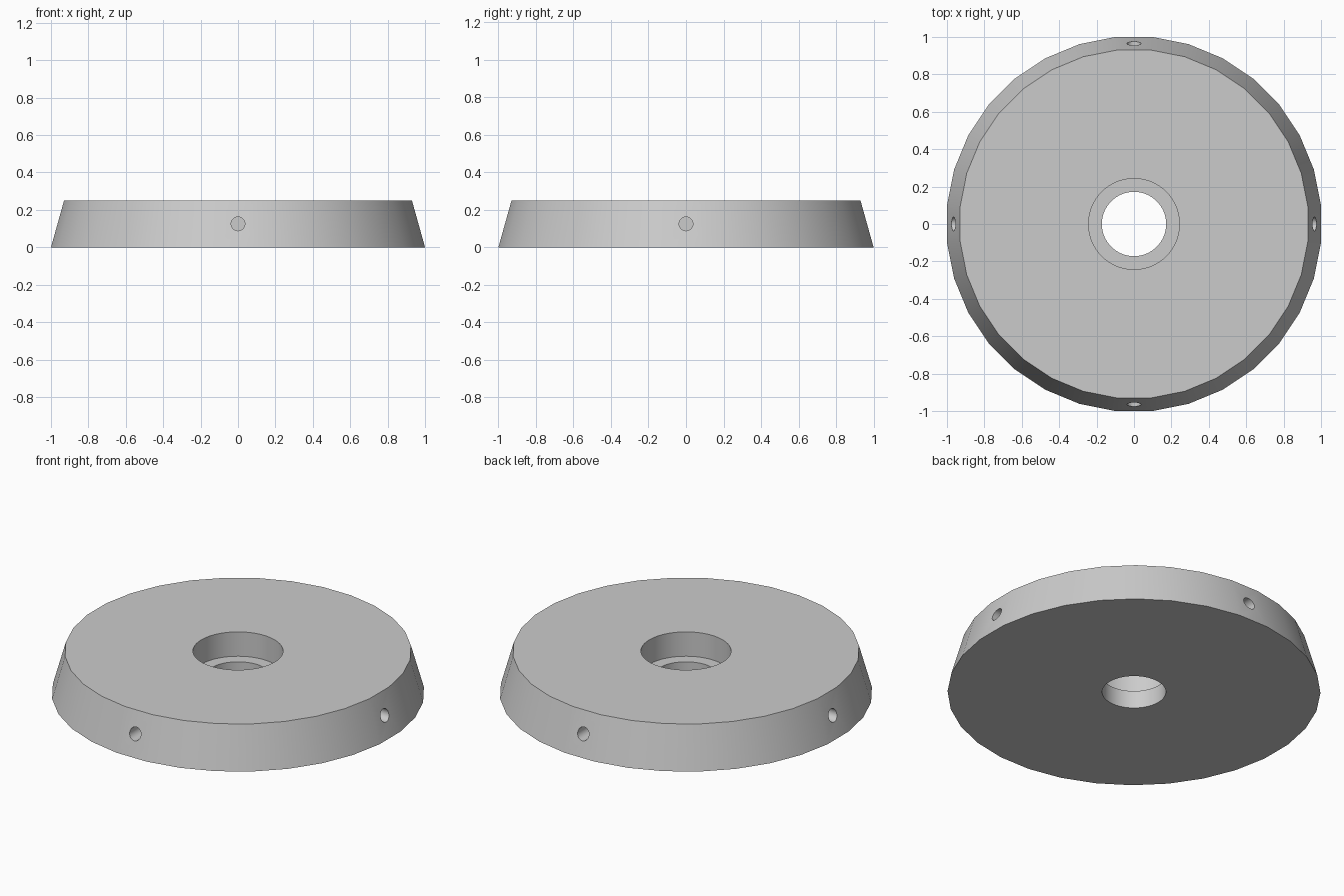
import bpy
from math import pi, cos, sin

if "Cube" in bpy.data.objects:
    bpy.data.objects.remove(bpy.data.objects["Cube"])


def cut(target, cutter):
    """Subtract a cylinder from the target and remove the cutter."""
    cutter.hide_render = True
    mod = target.modifiers.new("cut", 'BOOLEAN')
    mod.operation = 'DIFFERENCE'
    mod.solver = 'EXACT'
    mod.object = cutter
    bpy.context.view_layer.objects.active = target
    bpy.ops.object.modifier_apply(modifier=mod.name)
    bpy.data.objects.remove(cutter, do_unlink=True)


def cylinder(radius, depth, loc, rot=(0, 0, 0), sides=64):
    bpy.ops.mesh.primitive_cylinder_add(vertices=sides, radius=radius, depth=depth,
                                        location=loc, rotation=rot)
    return bpy.context.object


# Tapered disc, with a facet facing each axis
SIDES, H = 32, 0.25
k = 1 / cos(pi / SIDES)
bpy.ops.mesh.primitive_cone_add(vertices=SIDES, radius1=k, radius2=0.93 * k, depth=H,
                                location=(0, 0, H / 2), rotation=(0, 0, pi / SIDES))
disc = bpy.context.object
disc.name = "tapered_disc"
bpy.ops.object.transform_apply(location=True, rotation=True, scale=True)

# Central bore and wider counterbore from the top
FLOOR = 0.105
cut(disc, cylinder(0.172, 1.0, (0, 0, 0.1)))
cut(disc, cylinder(0.243, 0.5, (0, 0, FLOOR + 0.25)))

# Four blind radial holes in the rim
INNER, OUTER = 0.75, 1.1
for i in range(4):
    a = i * pi / 2
    r = (INNER + OUTER) / 2
    cut(disc, cylinder(0.037, OUTER - INNER, (r * cos(a), r * sin(a), 0.125),
                       (0, pi / 2, a), 24))

# Smooth walls with sharp rims
bpy.ops.object.select_all(action='DESELECT')
disc.select_set(True)
bpy.context.view_layer.objects.active = disc
bpy.ops.object.shade_smooth_by_angle(angle=pi / 6)
